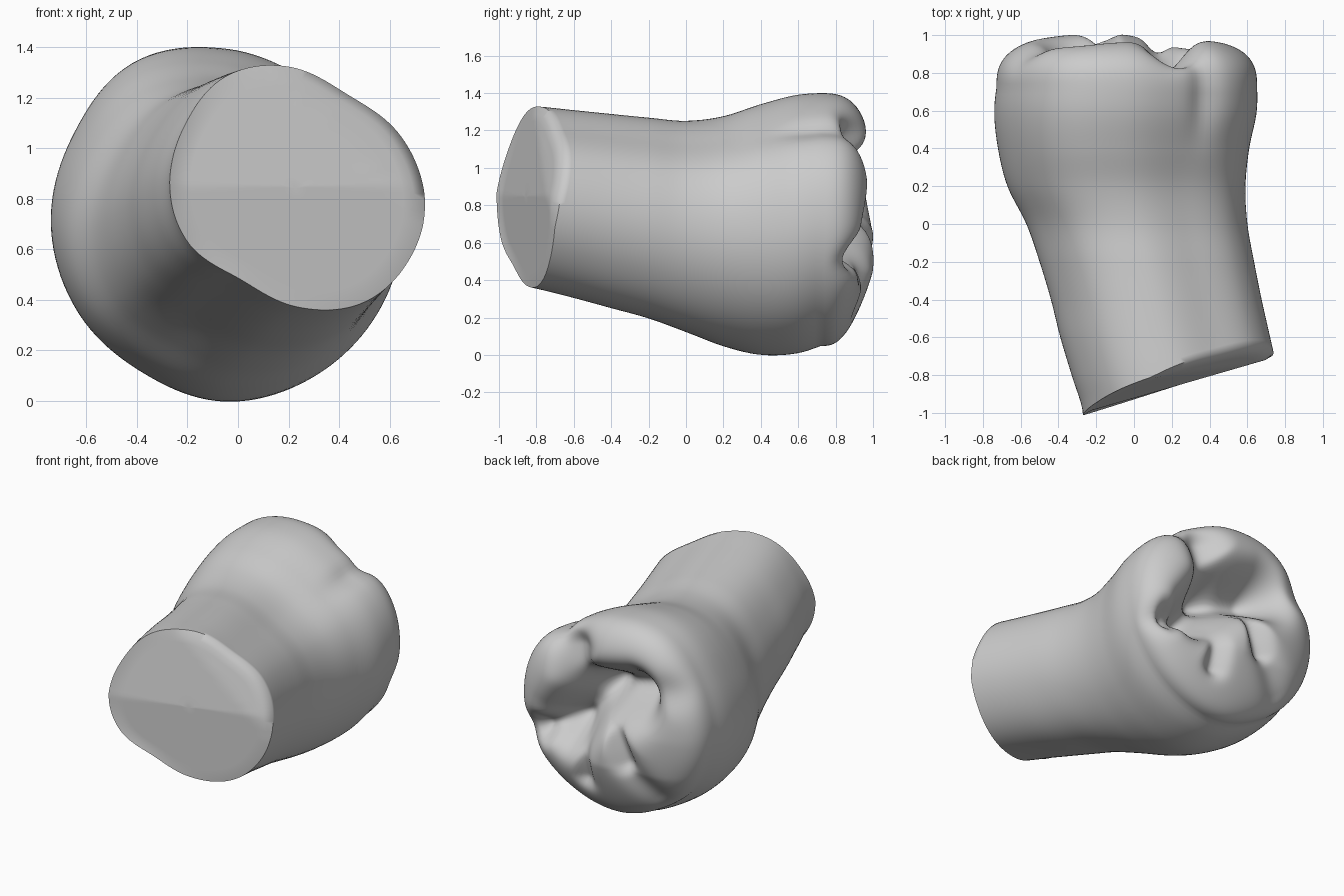
import bpy, bmesh
from math import sin, cos, pi, exp
from mathutils import Vector

cube = bpy.data.objects.get("Cube")
if cube:
    bpy.data.objects.remove(cube, do_unlink=True)

SEG, BODY, CAP, RIM = 128, 50, 50, 0.72

# Extents of the cross-section, every 0.2 along y from -1
X_MIN = [-.27, -.33, -.39, -.44, -.5, -.57, -.67, -.72, -.74, -.72]
X_MAX = [.8, .765, .72, .675, .635, .6, .59, .61, .65, .65]
Z_MIN = [.38, .34, .29, .235, .18, .11, .04, 0, .01, .07]
Z_MAX = [1.35, 1.34, 1.32, 1.3, 1.28, 1.26, 1.28, 1.34, 1.39, 1.4]
# Outline radii, every 30 degrees from +x towards +z
ROOT = [1, .96, .89, .97, 1.02, .99, 1, .99, .89, .96, 1.03, 1.02]
CROWN = [1, 1, .93, .99, 1.06, 1.01, 1, .98, .96, 1, 1, 1]
# Grooves on the chewing face: start, end, depth, width
GROOVES = [
    ((-.25, .95), (.05, .88), .38, .16),
    ((.05, .88), (.25, .62), .36, .16),
    ((.15, .85), (.2, 1.15), .18, .13),
    ((.2, 1.15), (.22, 1.4), .08, .13),
    ((.25, .62), (.45, .54), .22, .09),
    ((.45, .54), (.7, .45), .1, .1),
    ((.12, .6), (.12, .3), .09, .07),
    ((-.12, .75), (-.22, .5), .1, .08),
    ((-.22, .5), (-.4, .3), .05, .1),
    ((-.25, 1), (-.7, 1.08), .06, .12),
]


def spline(values, t, closed=False):
    """Smooth interpolation through evenly spaced values."""
    n = len(values)
    if not closed:
        t = min(max(t, 0), n - 1)
    i = int(t)
    f = t - i
    pick = (lambda k: values[k % n]) if closed else (lambda k: values[min(max(k, 0), n - 1)])
    a, b, c, d = (pick(i + k) for k in (-1, 0, 1, 2))
    return b + f * (c - a + f * (2 * a - 5 * b + 4 * c - d + f * (3 * (b - c) + d - a))) / 2


def section(y, angle):
    """Point of the outline at station y, and the centre of that station."""
    t = (y + 1) * 5
    x0, x1, z0, z1 = (spline(v, t) for v in (X_MIN, X_MAX, Z_MIN, Z_MAX))
    w = min(max((y + .3) / .8, 0), 1)
    w = w * w * (3 - 2 * w)
    k = angle * 6 / pi
    r = spline(ROOT, k, True) * (1 - w) + spline(CROWN, k, True) * w
    # Crease between the two upper cusps
    r -= .05 * exp(-((angle - .88) / .12) ** 2 - ((y - .68) / .2) ** 2)
    centre = Vector(((x0 + x1) / 2, y, (z0 + z1) / 2))
    return centre + Vector((r * cos(angle) * (x1 - x0) / 2, 0, r * sin(angle) * (z1 - z0) / 2)), centre


def cut_y(x, z):
    """Slanted planes of the broken root end."""
    bevel = max(0, .68 * (x - .1) + .73 * (z - 1.33))
    return -1 + .29 * (x + .27) + .17 * max(0, z - .85) + .2 * bevel


def chewing_y(x, z):
    """Cusp height less a soft maximum of the nearby grooves."""
    p, total = Vector((x, z)), 0
    for start, end, deep, width in GROOVES:
        a, d = Vector(start), Vector(end) - Vector(start)
        t = min(max((p - a).dot(d) / d.length_squared, 0), 1)
        total += (deep * exp(-((p - a - d * t).length / width) ** 2)) ** 3
    return 1.02 - total ** (1 / 3) - .2 * max(0, .45 - z)


bm = bmesh.new()
angles = [2 * pi * i / SEG for i in range(SEG)]


def add_ring(points):
    return [bm.verts.new(p) for p in points]


def bridge(a, b):
    for i in range(SEG):
        j = (i + 1) % SEG
        bm.faces.new((a[i], a[j], b[j], b[i]))


def close(ring, point):
    tip = bm.verts.new(point)
    for i in range(SEG):
        bm.faces.new((ring[i], ring[(i + 1) % SEG], tip))


# Root and crown walls, starting on the slanted cut
starts = []
for a in angles:
    p, _ = section(-.85, a)
    starts.append(cut_y(p.x, p.z))
rings = []
for k in range(BODY + 1):
    t = k / BODY
    rings.append(add_ring(section(y + (RIM - y) * t, a)[0] for y, a in zip(starts, angles)))

# Chewing face with rounded rim, softer along the underside
rim, centre = [v.co.copy() for v in rings[-1]], section(RIM, 0)[1]
for k in range(1, CAP):
    phi = pi / 2 * k / CAP
    f = sin(phi) ** .7
    points = []
    for p, a in zip(rim, angles):
        q = centre + (p - centre) * cos(phi) ** (.7 + .25 * max(0, -sin(a)))
        q.y = RIM + (chewing_y(q.x, q.z) - RIM) * f
        points.append(q)
    rings.append(add_ring(points))
for a, b in zip(rings, rings[1:]):
    bridge(a, b)
close(rings[-1], (centre.x, chewing_y(centre.x, centre.z), centre.z))

# Broken root end
edge = [v.co.copy() for v in rings[0]]
middle = sum(edge, Vector()) / SEG
inner = rings[0]
for k in range(1, 12):
    points = [middle.lerp(p, 1 - k / 12) for p in edge]
    for p in points:
        p.y = cut_y(p.x, p.z)
    ring = add_ring(points)
    bridge(inner, ring)
    inner = ring
close(inner, (middle.x, cut_y(middle.x, middle.z), middle.z))

bmesh.ops.recalc_face_normals(bm, faces=bm.faces)
mesh = bpy.data.meshes.new("tooth")
bm.to_mesh(mesh)
bm.free()
tooth = bpy.data.objects.new("tooth", mesh)
bpy.context.collection.objects.link(tooth)

# Plain grey enamel
grey = bpy.data.materials.new("enamel_grey")
grey.use_nodes = True
colour = (.6, .6, .6, 1)
grey.diffuse_color = colour
grey.node_tree.nodes["Principled BSDF"].inputs["Base Color"].default_value = colour
mesh.materials.append(grey)

bpy.context.view_layer.objects.active = tooth
tooth.select_set(True)
bpy.ops.object.shade_smooth_by_angle(angle=pi / 3)
